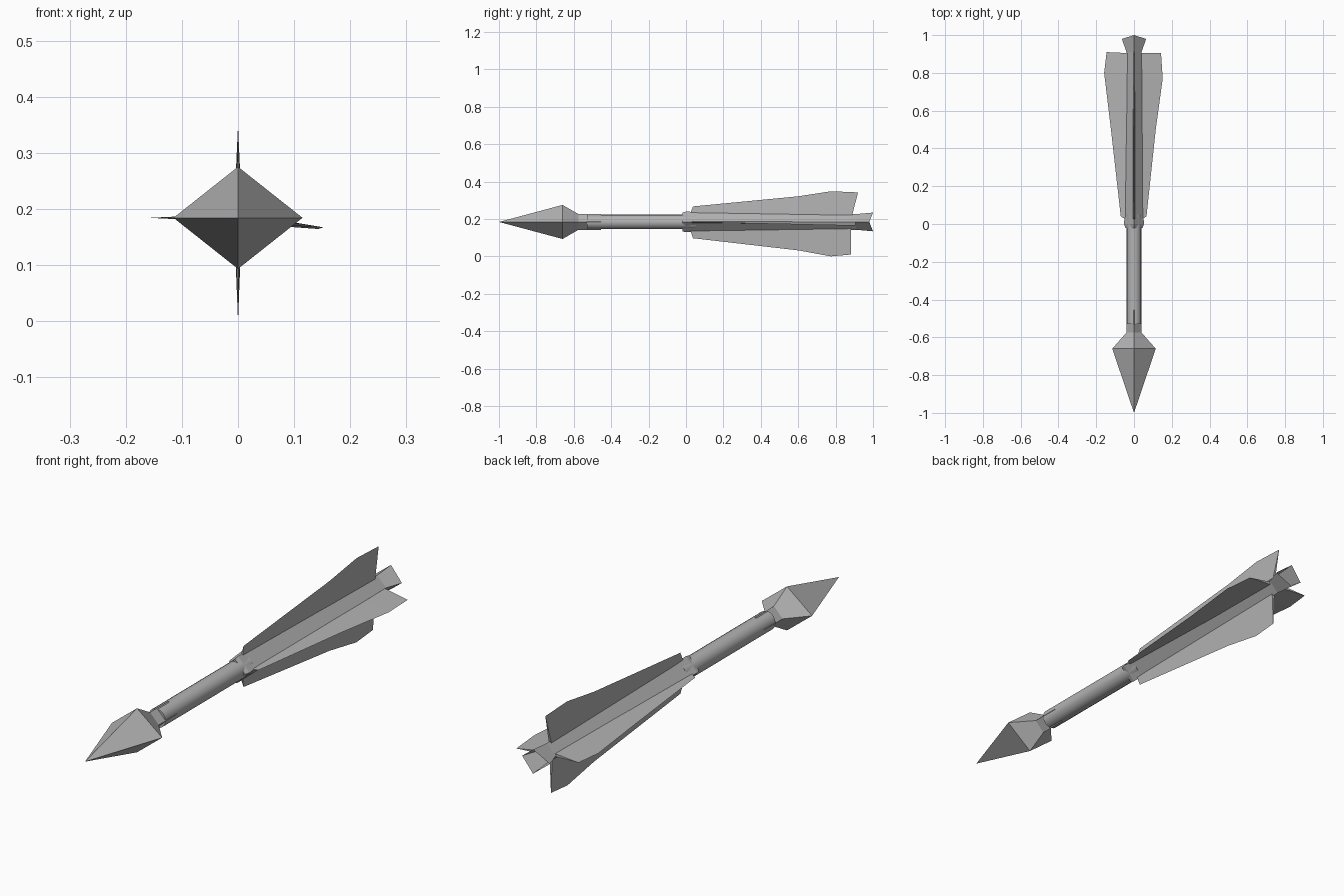
import bpy, bmesh, math
from mathutils import Matrix, Vector

cube = bpy.data.objects.get("Cube")
if cube:
    bpy.data.objects.remove(cube)

ZC = 0.184  # height of the long axis

grey = bpy.data.materials.new("plain_grey")
grey.use_nodes = True
COLOUR = (0.45, 0.45, 0.45, 1)
grey.diffuse_color = COLOUR
grey.node_tree.nodes["Principled BSDF"].inputs["Base Color"].default_value = COLOUR


def finish(name, bm):
    bmesh.ops.remove_doubles(bm, verts=bm.verts, dist=0.0001)
    bmesh.ops.recalc_face_normals(bm, faces=bm.faces)
    mesh = bpy.data.meshes.new(name)
    bm.to_mesh(mesh)
    bm.free()
    mesh.materials.append(grey)
    obj = bpy.data.objects.new(name, mesh)
    bpy.context.collection.objects.link(obj)
    return obj


def diamond_loft(name, rings, cap_start=False, cap_end=False):
    """Four-sided loft along y; each ring is (y, half width, half height, side y shift)."""
    bm = bmesh.new()
    loops = []
    for y, rx, rz, shift in rings:
        loops.append([bm.verts.new(p) for p in (
            (rx, y + shift, ZC), (0, y, ZC + rz), (-rx, y + shift, ZC), (0, y, ZC - rz))])
    for a, b in zip(loops, loops[1:]):
        for i in range(4):
            j = (i + 1) % 4
            bm.faces.new((a[i], a[j], b[j], b[i]))
    if cap_start:
        bm.faces.new(loops[0])
    if cap_end:
        bm.faces.new(loops[-1])
    return finish(name, bm)


def fin(name, angle, outline, droop=0.0):
    """Thin wedge; outline holds (root y, outer y, outer radius)."""
    turn = Matrix.Rotation(angle, 3, "Y")
    root, half = 0.035, 0.006

    def place(r, y, side):
        return turn @ Vector((r, y, side)) + Vector((0, 0, ZC))

    bm = bmesh.new()
    rows = []
    for root_y, y, r in outline:
        sag = -droop * y
        rows.append([bm.verts.new(place(*p)) for p in (
            (root, root_y, half + sag * 0.3), (r, y, sag), (root, root_y, -half + sag * 0.3))])
    for a, b in zip(rows, rows[1:]):
        for i in range(3):
            j = (i + 1) % 3
            bm.faces.new((a[i], a[j], b[j], b[i]))
    bm.faces.new(rows[0])
    bm.faces.new(rows[-1])
    finish(name, bm)


# Pointed head with its square neck
diamond_loft("head", [(-1, 0, 0, 0), (-0.66, 0.115, 0.091, 0),
                      (-0.575, 0.04, 0.042, 0), (-0.455, 0.04, 0.042, 0)], cap_end=True)

# Round shaft
bm = bmesh.new()
bmesh.ops.create_cone(bm, cap_ends=True, segments=16, radius1=0.039, radius2=0.039, depth=0.58,
                      matrix=Matrix.Translation((0, -0.24, ZC)) @ Matrix.Rotation(math.pi / 2, 4, "X"))
shaft = finish("shaft", bm)
bpy.context.view_layer.objects.active = shaft
shaft.select_set(True)
bpy.ops.object.shade_smooth_by_angle(angle=math.radians(40))

# Diamond rear body with collar and flared open tail
diamond_loft("rear_body", [(-0.02, 0.046, 0.05, 0), (0.0, 0.053, 0.055, 0),
                           (0.04, 0.05, 0.054, 0), (0.91, 0.04, 0.042, 0),
                           (1.0, 0.064, 0.05, -0.02)], cap_start=True)

# Four fins
fin("top_fin", -math.pi / 2, [(0.02, 0.037, 0.083), (0.6, 0.6, 0.137),
                              (0.775, 0.775, 0.164), (0.888, 0.92, 0.158)])
fin("bottom_fin", math.pi / 2, [(0.02, 0.037, 0.087), (0.6, 0.6, 0.152),
                                (0.775, 0.775, 0.184), (0.883, 0.883, 0.174)])
fin("right_fin", math.pi, [(0.02, 0.04, 0.07), (0.5, 0.5, 0.122),
                           (0.8, 0.8, 0.158), (0.905, 0.91, 0.145)])
fin("left_fin", 0, [(0.02, 0.04, 0.066), (0.5, 0.5, 0.115),
                    (0.77, 0.77, 0.152), (0.905, 0.905, 0.143)], droop=0.022)
